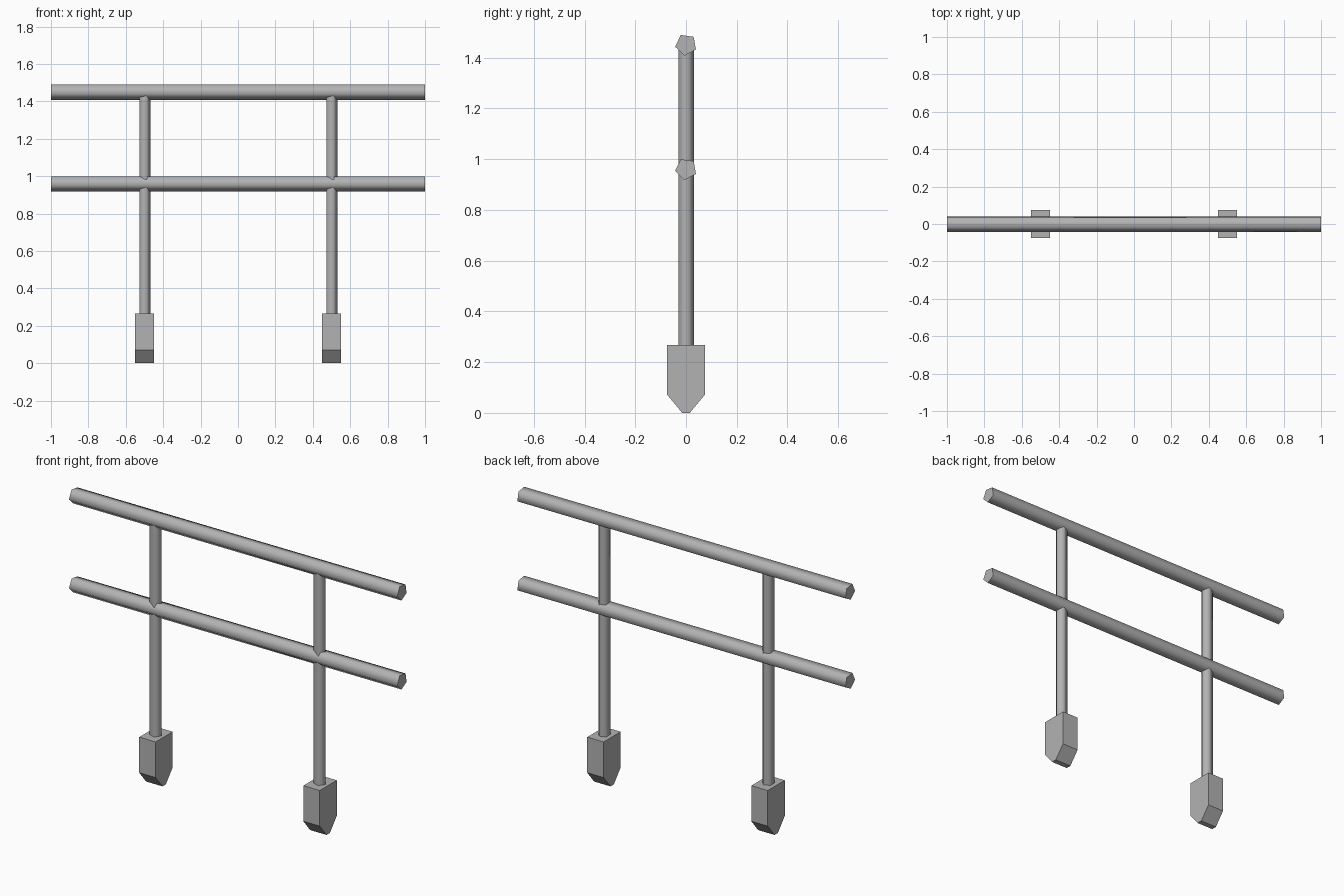
import bpy, bmesh
from math import cos, sin, radians
from mathutils import Vector

cube = bpy.data.objects.get("Cube")
if cube:
    bpy.data.objects.remove(cube, do_unlink=True)

metal = bpy.data.materials.new("grey_metal")
metal.use_nodes = True
grey = (0.45, 0.45, 0.45, 1)
metal.diffuse_color = grey
metal.node_tree.nodes["Principled BSDF"].inputs["Base Color"].default_value = grey


def prism(name, points, sweep, smooth):
    """Extrude a flat outline along a vector; caps stay flat."""
    bm = bmesh.new()
    base = bm.faces.new([bm.verts.new(p) for p in points])
    result = bmesh.ops.extrude_face_region(bm, geom=[base], use_keep_orig=True)
    verts = [g for g in result["geom"] if isinstance(g, bmesh.types.BMVert)]
    bmesh.ops.translate(bm, verts=verts, vec=sweep)
    bmesh.ops.recalc_face_normals(bm, faces=bm.faces)
    axis = Vector(sweep).normalized()
    for face in bm.faces:
        face.smooth = smooth and abs(face.normal.dot(axis)) < 0.5
    mesh = bpy.data.meshes.new(name)
    bm.to_mesh(mesh)
    bm.free()
    mesh.materials.append(metal)
    obj = bpy.data.objects.new(name, mesh)
    bpy.context.collection.objects.link(obj)
    return obj


def pentagon(radius, start):
    angles = [radians(start + 72 * i) for i in range(5)]
    return [(radius * cos(a), radius * sin(a)) for a in angles]


# Five-sided horizontal rails
for name, height in (("top_rail", 1.451), ("middle_rail", 0.961)):
    outline = [(-1, y, height + z) for y, z in pentagon(0.0435, 46)]
    prism(name, outline, (2, 0, 0), True)

# Posts and their pointed ground anchors
half_foot = [(0.015, 0), (0.074, 0.071), (0.074, 0.267)]
foot = half_foot + [(-y, z) for y, z in reversed(half_foot)]
for side, x in (("left", 0.5), ("right", -0.5)):
    outline = [(x + px, py, 0.26) for px, py in pentagon(0.0325, 2)]
    prism(side + "_post", outline, (0, 0, 1.19), True)
    outline = [(x - 0.05, y, z) for y, z in foot]
    prism(side + "_foot", outline, (0.1, 0, 0), False)
